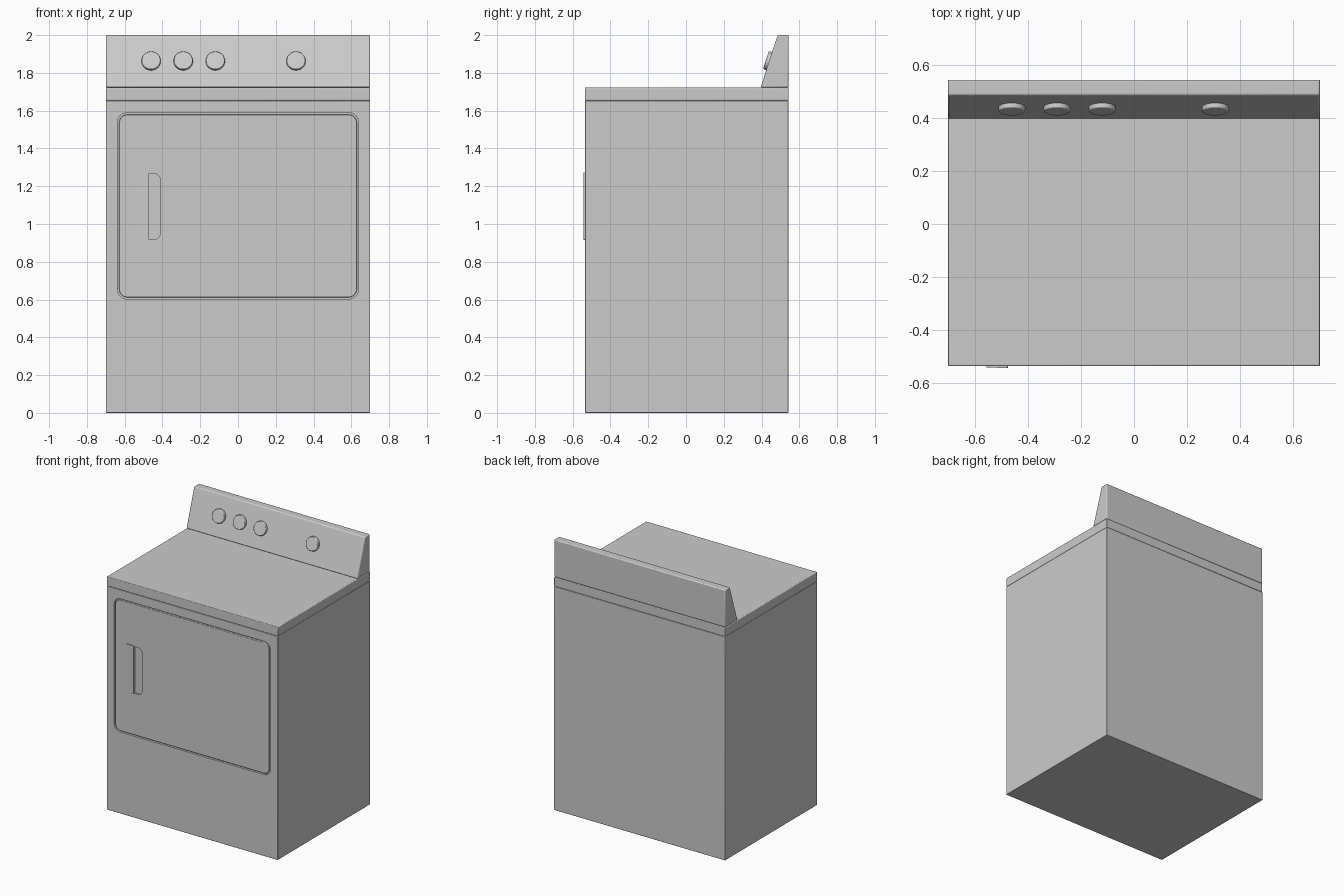
import bpy, bmesh, math
from mathutils import Vector, Matrix

if "Cube" in bpy.data.objects:
    bpy.data.objects.remove(bpy.data.objects["Cube"])

FRONT, BACK, HALF = -0.535, 0.543, 0.70


def finish(name, bm, bevel=0.0, segments=3):
    bmesh.ops.recalc_face_normals(bm, faces=bm.faces[:])
    mesh = bpy.data.meshes.new(name)
    bm.to_mesh(mesh)
    bm.free()
    ob = bpy.data.objects.new(name, mesh)
    bpy.context.collection.objects.link(ob)
    if bevel:
        mod = ob.modifiers.new("edge", 'BEVEL')
        mod.width, mod.segments = bevel, segments
        mod.limit_method, mod.angle_limit = 'ANGLE', math.radians(40)
    return ob


def prism(name, points, offset, bevel=0.0, segments=3):
    """Extrude a flat outline of 3D points along an offset."""
    bm = bmesh.new()
    face = bm.faces.new([bm.verts.new(p) for p in points])
    ext = bmesh.ops.extrude_face_region(bm, geom=[face], use_keep_orig=True)
    new = [v for v in ext["geom"] if isinstance(v, bmesh.types.BMVert)]
    bmesh.ops.translate(bm, verts=new, vec=offset)
    return finish(name, bm, bevel, segments)


def rounded(x0, x1, z0, z1, y, left, right, n=8):
    """Rounded rectangle facing -y, with separate left and right radii."""
    pts = []
    for x, z, sx, sz, r, a in ((x1, z1, -1, -1, right, 0), (x0, z1, 1, -1, left, 90),
                               (x0, z0, 1, 1, left, 180), (x1, z0, -1, 1, right, 270)):
        for i in range(n + 1):
            t = math.radians(a + 90 * i / n)
            pts.append((x + sx * r + r * math.cos(t), y, z + sz * r + r * math.sin(t)))
    return pts


def side_profile(name, yz, bevel):
    return prism(name, [(-HALF, y, z) for y, z in yz], (2 * HALF, 0, 0), bevel)


def cut(target, cutter):
    mod = target.modifiers.new("cut", 'BOOLEAN')
    mod.operation, mod.solver, mod.object = 'DIFFERENCE', 'EXACT', cutter
    cutter.hide_render = True
    cutter.hide_set(True)


# Cabinet, with a shallow recess for the door
cabinet = side_profile("cabinet", [(FRONT, 0), (BACK, 0), (BACK, 1.654), (FRONT, 1.654)], 0.004)
cut(cabinet, prism("door_recess_cutter",
                   rounded(-0.638, 0.638, 0.603, 1.588, FRONT - 0.05, 0.05, 0.05), (0, 0.066, 0)))

# Top panel
side_profile("top_panel", [(FRONT, 1.654), (BACK, 1.654), (BACK, 1.723), (FRONT, 1.723)], 0.005)

# Sloping control console
low, high = Vector((0, 0.395, 1.723)), Vector((0, 0.485, 2.0))
side_profile("control_console", [low.yz, (BACK, 1.723), (BACK, 2.0), high.yz], 0.007)

# Door with a finger pocket beside the handle
door = prism("door", rounded(-0.629, 0.629, 0.612, 1.579, FRONT, 0.042, 0.042),
             (0, 0.018, 0), 0.003, 2)
cut(door, prism("pocket_cutter",
                rounded(-0.48, -0.412, 0.92, 1.265, FRONT - 0.05, 0.002, 0.03), (0, 0.062, 0)))

# Door handle: thin grip, thicker towards the pocket
grip = prism("door_handle", rounded(-0.556, -0.475, 0.915, 1.272, FRONT - 0.005, 0.03, 0.008),
             (0, 0.017, 0))
for v in grip.data.vertices:
    if v.co.y < FRONT:
        v.co.y -= 0.003 * (v.co.x + 0.556) / 0.081

# Control knobs, set square to the slope
slope = (high - low).normalized()
normal = Vector((0, -slope.z, slope.y))
turn = Vector((0, 0, 1)).rotation_difference(normal).to_matrix().to_4x4()
for i, x in enumerate((-0.46, -0.29, -0.12, 0.307)):
    base = low + (high - low) * ((1.862 - low.z) / (high.z - low.z))
    spot = Vector((x, base.y, base.z)) + normal * 0.004
    bm = bmesh.new()
    bmesh.ops.create_cone(bm, cap_ends=True, segments=48, radius1=0.052, radius2=0.049,
                          depth=0.028, matrix=Matrix.Translation(spot) @ turn)
    finish(f"control_knob_{i + 1}", bm, 0.004)

# Smooth the rounded edges, keep the corners sharp
for ob in bpy.context.collection.objects:
    ob.select_set(not ob.hide_render)
    if not ob.hide_render:
        bpy.context.view_layer.objects.active = ob
bpy.ops.object.shade_smooth_by_angle(angle=math.radians(35))
